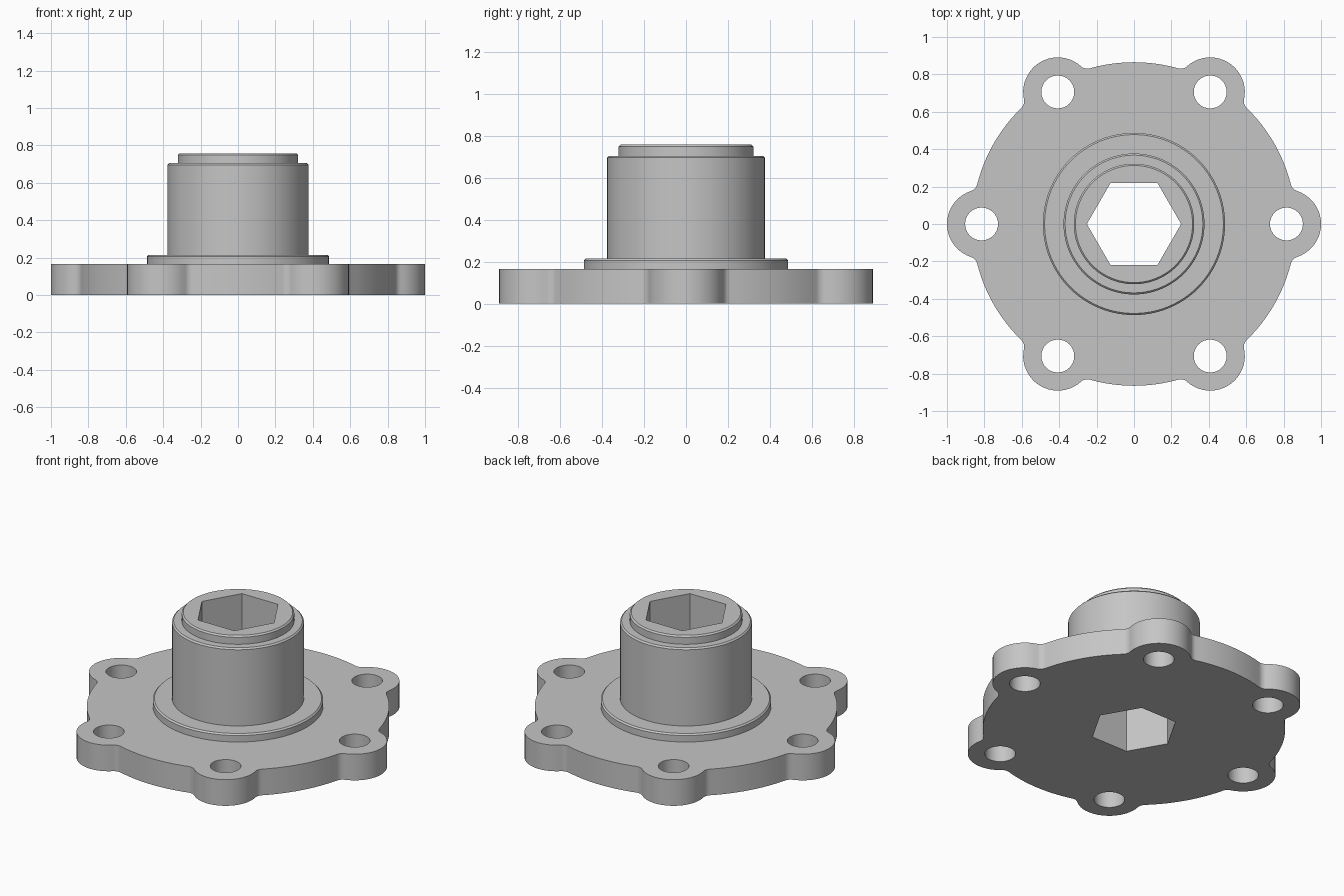
import bpy
import bmesh
from math import sin, cos, pi, radians, atan2, acos

cube = bpy.data.objects.get("Cube")
if cube:
    bpy.data.objects.remove(cube, do_unlink=True)

GREY = (0.56, 0.56, 0.56, 1)
metal = bpy.data.materials.new("grey metal")
metal.diffuse_color = GREY
metal.use_nodes = True
metal.node_tree.nodes["Principled BSDF"].inputs["Base Color"].default_value = GREY

FLANGE_TOP = 0.165
DISC_R, LOBE_R, BOLT_CIRCLE, FILLET = 0.865, 0.185, 0.815, 0.05
HEX_R = 0.252
SIDES = 96


def arc(cx, cy, r, start, end, n):
    """Points along an arc, leaving out the end point."""
    angles = [start + (end - start) * i / n for i in range(n)]
    return [(cx + r * cos(a), cy + r * sin(a)) for a in angles]


def finish(name, bm):
    bmesh.ops.recalc_face_normals(bm, faces=bm.faces[:])
    mesh = bpy.data.meshes.new(name)
    bm.to_mesh(mesh)
    bm.free()
    mesh.materials.append(metal)
    obj = bpy.data.objects.new(name, mesh)
    bpy.context.collection.objects.link(obj)
    bpy.ops.object.select_all(action="DESELECT")
    obj.select_set(True)
    bpy.context.view_layer.objects.active = obj
    bpy.ops.object.shade_smooth_by_angle(angle=radians(30))
    return obj


def plate(name, loops, z0, z1):
    """Flat plate: the first loop is the outline, the others are holes."""
    bm = bmesh.new()
    caps = [[], []]
    for loop in loops:
        rings = [[bm.verts.new((x, y, z)) for x, y in loop] for z in (z0, z1)]
        for i in range(len(loop)):
            j = (i + 1) % len(loop)
            bm.faces.new((rings[0][i], rings[0][j], rings[1][j], rings[1][i]))
            for cap, ring in zip(caps, rings):
                cap.append(bm.edges.get((ring[i], ring[j])))
    for cap in caps:
        bmesh.ops.triangle_fill(bm, edges=cap, use_beauty=True)
    return finish(name, bm)


# Flange outline: six bolt lobes blended into a disc
far, near = DISC_R + FILLET, LOBE_R + FILLET
phi = acos((far ** 2 + BOLT_CIRCLE ** 2 - near ** 2) / (2 * far * BOLT_CIRCLE))
fx, fy = far * cos(phi), far * sin(phi)
t = atan2(fy, fx - BOLT_CIRCLE)
sector = (arc(fx, -fy, FILLET, pi - phi, pi - t, 6)
          + arc(BOLT_CIRCLE, 0, LOBE_R, -t, t, 20)
          + arc(fx, fy, FILLET, pi + t, pi + phi, 6)
          + arc(0, 0, DISC_R, phi, pi / 3 - phi, 12))
outline, holes = [], []
for k in range(6):
    a = k * pi / 3
    c, s = cos(a), sin(a)
    outline += [(x * c - y * s, x * s + y * c) for x, y in sector]
    holes.append(arc(BOLT_CIRCLE * c, BOLT_CIRCLE * s, 0.088, 0, 2 * pi, 32))
hexagon = arc(0, 0, HEX_R, 0, 2 * pi, 6)
plate("flange", [outline] + holes + [hexagon], 0, FLANGE_TOP)


# Hub: stepped, chamfered turning with a hexagonal bore
def hex_radius(a):
    return HEX_R * cos(pi / 6) / cos(a % (pi / 3) - pi / 6)


profile = []
below = FLANGE_TOP
for r, top in ((0.487, 0.215), (0.377, 0.705), (0.322, 0.758)):
    profile += [(r, below), (r, top - 0.009), (r - 0.009, top)]
    below = top
profile += [(None, below), (None, FLANGE_TOP)]

bm = bmesh.new()
rings = []
for r, z in profile:
    ring = []
    for i in range(SIDES):
        a = 2 * pi * i / SIDES
        radius = r or hex_radius(a)
        ring.append(bm.verts.new((radius * cos(a), radius * sin(a), z)))
    rings.append(ring)
for lower, upper in zip(rings, rings[1:] + rings[:1]):
    for i in range(SIDES):
        j = (i + 1) % SIDES
        bm.faces.new((lower[i], lower[j], upper[j], upper[i]))
finish("hub", bm)
